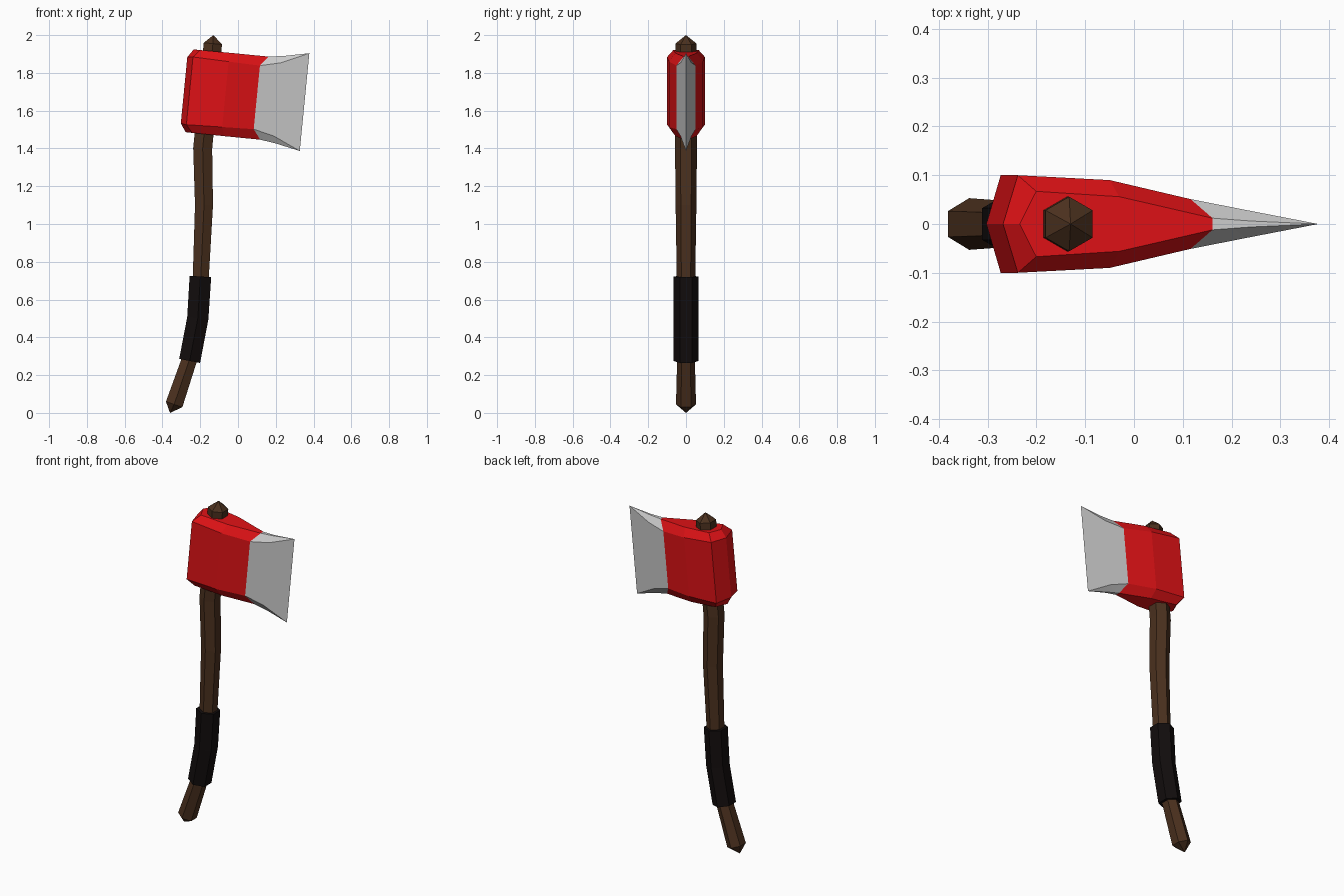
import bpy, bmesh, math
from mathutils import Vector

if "Cube" in bpy.data.objects:
    bpy.data.objects.remove(bpy.data.objects["Cube"])


def material(name, rgb):
    m = bpy.data.materials.new(name)
    m.diffuse_color = (*rgb, 1)
    m.use_nodes = True
    m.node_tree.nodes["Principled BSDF"].inputs["Base Color"].default_value = m.diffuse_color
    return m


def finish(name, bm, mat=None):
    bmesh.ops.remove_doubles(bm, verts=bm.verts, dist=1e-5)
    bmesh.ops.recalc_face_normals(bm, faces=bm.faces)
    me = bpy.data.meshes.new(name)
    bm.to_mesh(me)
    bm.free()
    ob = bpy.data.objects.new(name, me)
    bpy.context.collection.objects.link(ob)
    if mat:
        me.materials.append(mat)
    return ob


def bridge(bm, a, b):
    n = len(a)
    for i in range(n):
        j = (i + 1) % n
        bm.faces.new((a[i], a[j], b[j], b[i]))


def hex_sweep(name, path, mat, tips=None):
    """Six-sided tube along (x, z, radius) points, with flat or pointed ends."""
    bm = bmesh.new()
    pts = [Vector((x, 0, z)) for x, z, r in path]
    rings = []
    for i, p in enumerate(pts):
        t = (pts[min(i + 1, len(pts) - 1)] - pts[max(i - 1, 0)]).normalized()
        side = Vector((t.z, 0, -t.x))
        r = path[i][2]
        rings.append([bm.verts.new(p + side * r * math.sin(k * math.pi / 3)
                                   + Vector((0, r * math.cos(k * math.pi / 3), 0)))
                      for k in range(6)])
    for a, b in zip(rings, rings[1:]):
        bridge(bm, a, b)
    for e, ring in enumerate((rings[0], rings[-1])):
        if tips:
            apex = bm.verts.new((tips[e][0], 0, tips[e][1]))
            for k in range(6):
                bm.faces.new((ring[k], ring[(k + 1) % 6], apex))
        else:
            bm.faces.new(ring)
    return finish(name, bm, mat)


TILT = math.atan(0.098)


def head_point(u, y, v):
    """Head coordinates: u towards the cutting edge, v up, leaning with the handle."""
    c, s = math.cos(TILT), math.sin(TILT)
    return (u * c + v * s, y, 1.68 - u * s + v * c)


def section(bm, us, w, vs, ut, t, vt, uc):
    """Ring: side corners (us, w, vs), top corners (ut, t, vt), top centre uc."""
    half = [(us, w, vs), (ut, t, vt), (uc, 0, vt), (ut, -t, vt), (us, -w, vs)]
    ring = half + [(u, y, -v) for u, y, v in reversed(half)]
    return [bm.verts.new(head_point(*p)) for p in ring]


red = material("red_paint", (0.75, 0.006, 0.008))
wood = material("wood", (0.07, 0.03, 0.013))
black = material("black_wrap", (0.006, 0.004, 0.004))

# Handle and grip wrap
hex_sweep("handle", [(-.338, .045, .053), (-.258, .28, .047), (-.212, .5, .049),
                     (-.197, .72, .049), (-.18, 1.1, .055), (-.187, 1.4, .058),
                     (-.133, 1.955, .056)], wood, tips=[(-.36, 0), (-.13, 2.0)])
hex_sweep("grip", [(-.256, .275, .065), (-.213, .5, .065), (-.199, .722, .066)], black)

# Painted head
join = (.1, .051, .169, .14, .012, .221, .14)
bm = bmesh.new()
rings = [section(bm, *s) for s in (
    (-.257, .1, .18, -.223, .067, .22, -.257),
    (-.067, .09, .174, -.052, .056, .221, -.052),
    join)]
for a, b in zip(rings, rings[1:]):
    bridge(bm, a, b)
# Wedge-shaped back with a central ridge
ru, rd = (bm.verts.new(head_point(-.287, 0, v)) for v in (.176, -.176))
b = rings[0]
for f in ((ru, b[0], b[1], b[2]), (ru, b[2], b[3], b[4]),
          (rd, b[9], b[8], b[7]), (rd, b[7], b[6], b[5]),
          (ru, rd, b[9], b[0]), (ru, b[4], b[5], rd)):
    bm.faces.new(f)
finish("axe_head", bm, red)

# Bare steel blade flaring to the cutting edge
bm = bmesh.new()
rings = [section(bm, *s) for s in (
    join,
    (.21, .029, .195, .22, .006, .232, .22),
    (.354, 0, .26, .354, 0, .26, .354))]
for a, b in zip(rings, rings[1:]):
    bridge(bm, a, b)
bmesh.ops.remove_doubles(bm, verts=bm.verts, dist=1e-5)
bmesh.ops.dissolve_degenerate(bm, dist=1e-5, edges=bm.edges)
blade = finish("blade", bm)
bpy.context.view_layer.objects.active = blade
blade.select_set(True)
bpy.ops.object.shade_smooth_by_angle(angle=math.radians(30))
